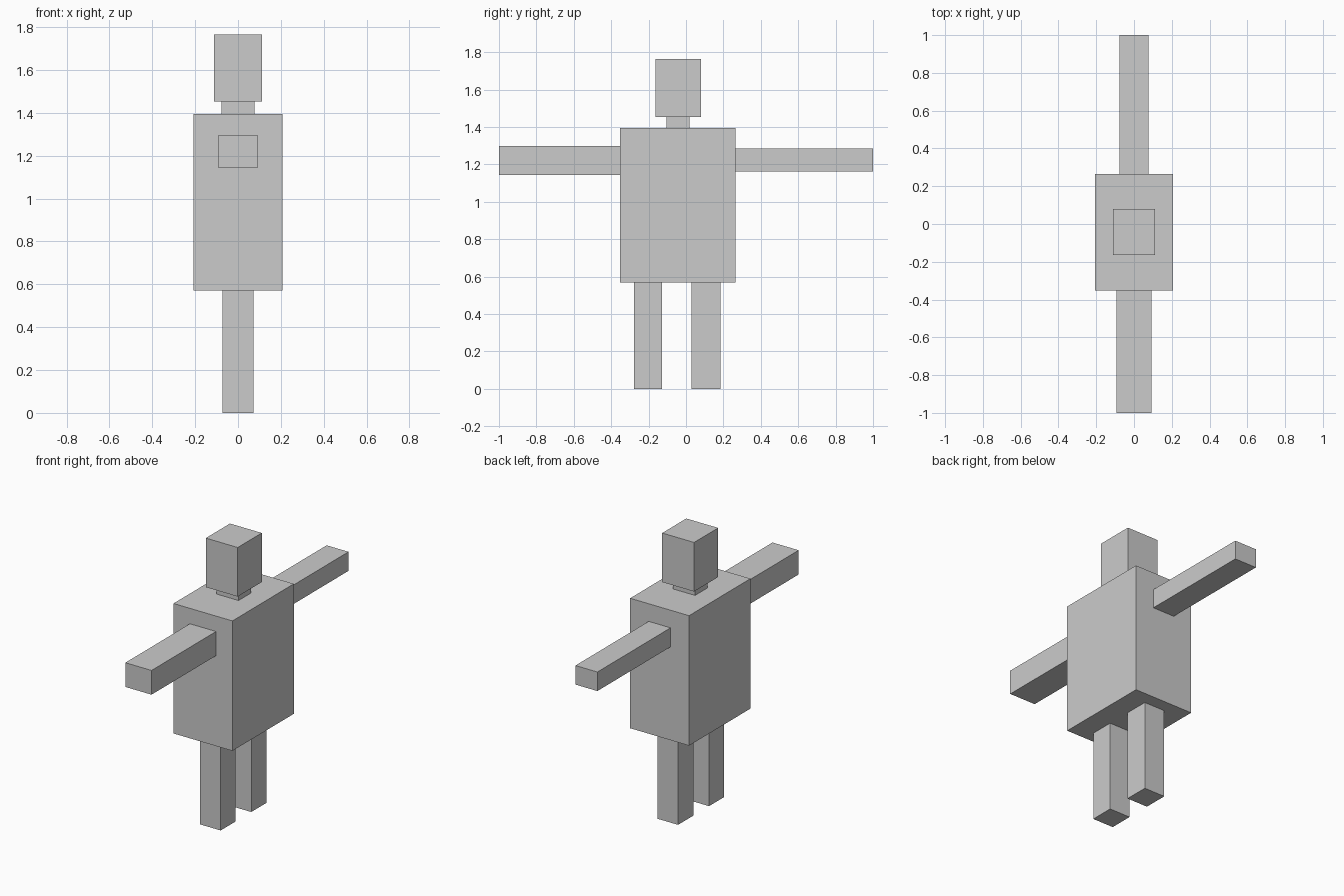
import bpy

if "Cube" in bpy.data.objects:
    bpy.data.objects.remove(bpy.data.objects["Cube"])


def box(name, x, y, z):
    """Axis-aligned box from a half width in x and (min, max) spans in y and z."""
    bpy.ops.mesh.primitive_cube_add(size=1)
    ob = bpy.context.object
    ob.name = ob.data.name = name
    for v in ob.data.vertices:
        v.co.x *= 2 * x
        v.co.y = y[0] if v.co.y < 0 else y[1]
        v.co.z = z[0] if v.co.z < 0 else z[1]
    return ob


BODY_Y = (-0.352, 0.265)
BODY_Z = (0.57, 1.396)
HEAD_BOTTOM = 1.453

# Torso, neck and head stacked on top of each other
box("torso", 0.207, BODY_Y, BODY_Z)
box("neck", 0.077, (-0.104, 0.019), (BODY_Z[1], HEAD_BOTTOM))
box("head", 0.112, (-0.163, 0.079), (HEAD_BOTTOM, 1.765))

# Arms reach out along y; the front one is slightly thicker
box("front_arm", 0.092, (-1.0, BODY_Y[0]), (1.144, 1.298))
box("back_arm", 0.077, (BODY_Y[1], 1.0), (1.163, 1.284))

# Legs stand on the ground under the torso
for name, y in (("front_leg", (-0.278, -0.127)), ("back_leg", (0.029, 0.184))):
    box(name, 0.073, y, (0, BODY_Z[0]))
